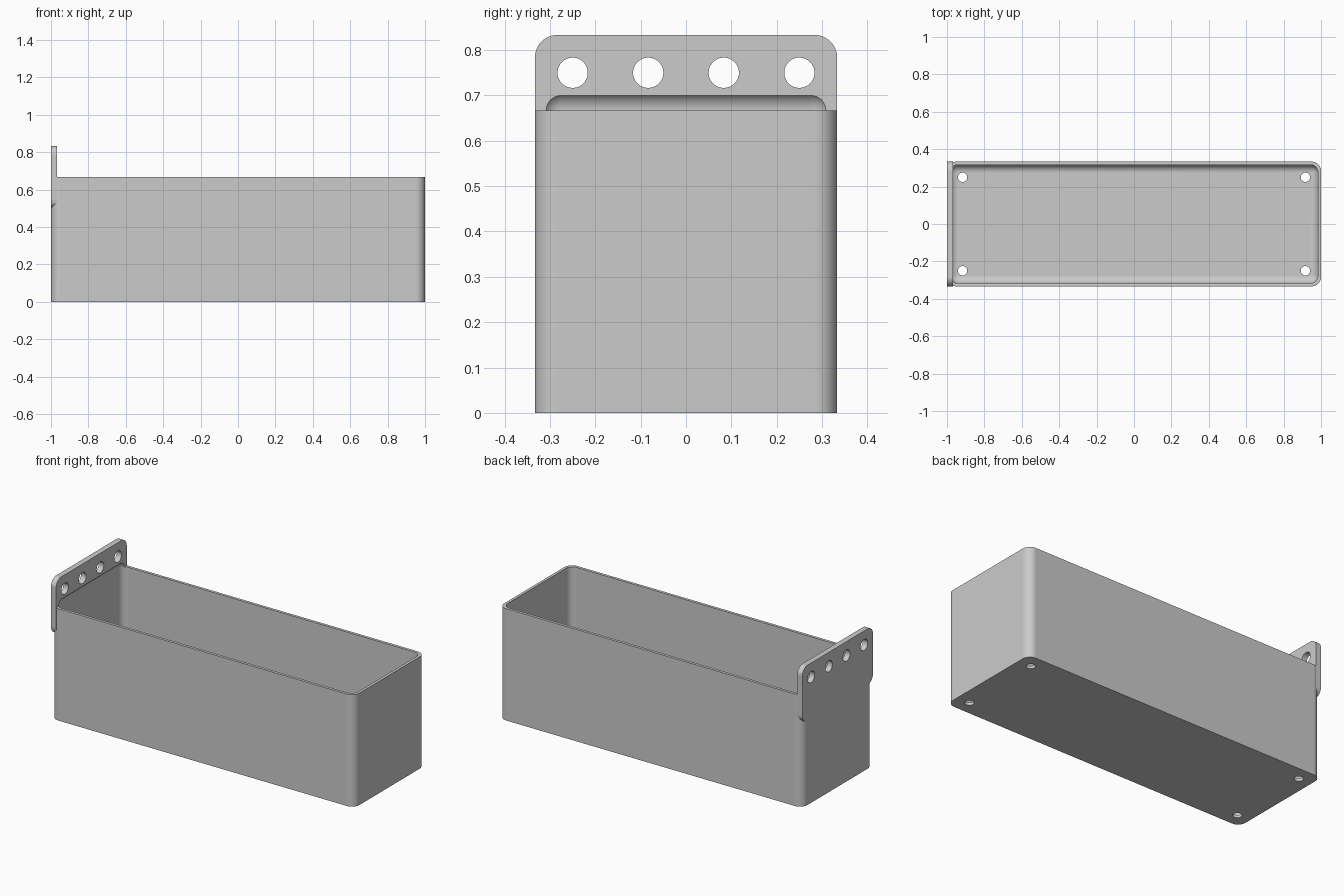
import bpy, bmesh
from math import radians
from mathutils import Vector, Matrix

default = bpy.data.objects.get("Cube")
if default:
    bpy.data.objects.remove(default, do_unlink=True)

U = 1 / 60             # design unit
WALL = U
CORNER = 3 * U
CAVITY_R = 2.5 * U
HEIGHT, HALF_W = 40 * U, 20 * U
PLATE = 2 * U

grey = bpy.data.materials.new("plain grey")
grey.use_nodes = True
COLOUR = (0.6, 0.6, 0.6, 1)
grey.diffuse_color = COLOUR
grey.node_tree.nodes["Principled BSDF"].inputs["Base Color"].default_value = COLOUR


def finish(bm, name):
    mesh = bpy.data.meshes.new(name)
    bm.to_mesh(mesh)
    bm.free()
    mesh.materials.append(grey)
    obj = bpy.data.objects.new(name, mesh)
    bpy.context.collection.objects.link(obj)
    return obj


def rounded_box(name, low, high, radius, axis=None):
    """Box with rounded edges: all of them, or those along one axis."""
    low, high = Vector(low), Vector(high)
    bm = bmesh.new()
    bmesh.ops.create_cube(bm, size=1)
    bmesh.ops.scale(bm, vec=high - low, verts=bm.verts)
    bmesh.ops.translate(bm, vec=(low + high) / 2, verts=bm.verts)
    edges = [e for e in bm.edges if axis is None
             or abs((e.verts[0].co - e.verts[1].co)[axis]) > 1e-4]
    bmesh.ops.bevel(bm, geom=edges, offset=radius, segments=12,
                    profile=0.5, affect='EDGES')
    return finish(bm, name)


def hole_cutter(name, centres, radius, depth, turn):
    """Row of cylinders used for drilling."""
    bm = bmesh.new()
    for c in centres:
        bmesh.ops.create_cone(bm, cap_ends=True, segments=48, radius1=radius,
                              radius2=radius, depth=depth,
                              matrix=Matrix.Translation(c) @ turn)
    return finish(bm, name)


def combine(target, other, operation):
    mod = target.modifiers.new(other.name, 'BOOLEAN')
    mod.operation = operation
    mod.solver = 'EXACT'
    mod.object = other
    bpy.context.view_layer.objects.active = target
    bpy.ops.object.modifier_apply(modifier=mod.name)
    bpy.data.objects.remove(other, do_unlink=True)


# Outer shell with upright rounded corners
planter = rounded_box("planter_box", (-1, -HALF_W, 0), (1, HALF_W, HEIGHT), CORNER, 2)

# Mounting plate on the left end, rising above the rim
plate = rounded_box("mounting_plate", (-1, -HALF_W, HEIGHT - 10 * U),
                    (-1 + PLATE, HALF_W, HEIGHT + 10 * U), CORNER, 0)
combine(planter, plate, 'UNION')

# Cavity, rounded on every edge, which also bites into the plate
cavity = rounded_box("cavity", (-1 + WALL, -HALF_W + WALL, WALL),
                     (1 - WALL, HALF_W - WALL, HEIGHT + CAVITY_R), CAVITY_R)
combine(planter, cavity, 'DIFFERENCE')

# Four screw holes through the plate
screws = hole_cutter("screw_holes", [(-1, y * U, HEIGHT + 5 * U) for y in (-15, -5, 5, 15)],
                     2 * U, 0.2, Matrix.Rotation(radians(90), 4, 'Y'))
combine(planter, screws, 'DIFFERENCE')

# Four drain holes near the floor corners
drains = hole_cutter("drain_holes", [(x * U, y * U, 0) for x in (-55, 55) for y in (-15, 15)],
                     1.5 * U, 0.2, Matrix.Identity(4))
combine(planter, drains, 'DIFFERENCE')

# Smooth fillets, crisp edges, flat walls
bpy.ops.object.select_all(action='DESELECT')
planter.select_set(True)
bpy.context.view_layer.objects.active = planter
bpy.ops.object.shade_smooth_by_angle(angle=radians(30))
flat = planter.modifiers.new("flat walls", 'WEIGHTED_NORMAL')
flat.keep_sharp = True
